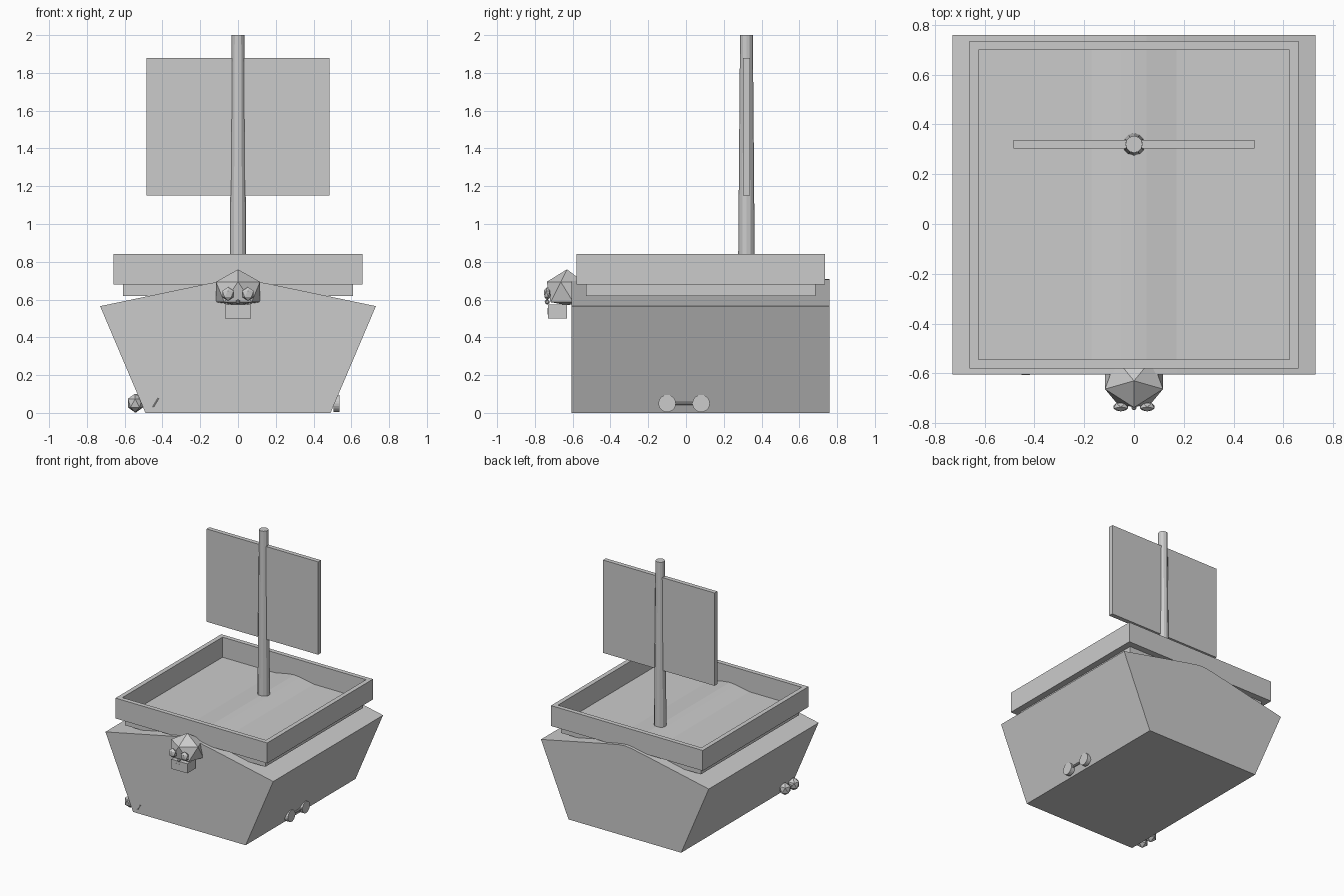
import bpy
import bmesh
import math
from mathutils import Matrix, Vector

cube = bpy.data.objects.get("Cube")
if cube:
    bpy.data.objects.remove(cube, do_unlink=True)

GREY = (0.6, 0.6, 0.6, 1.0)
mat = bpy.data.materials.new("light_grey")
mat.use_nodes = True
mat.diffuse_color = GREY
for node in mat.node_tree.nodes:
    if node.type == 'BSDF_PRINCIPLED':
        node.inputs["Base Color"].default_value = GREY


def finish(name, bm):
    bmesh.ops.recalc_face_normals(bm, faces=bm.faces)
    mesh = bpy.data.meshes.new(name)
    bm.to_mesh(mesh)
    bm.free()
    mesh.materials.append(mat)
    obj = bpy.data.objects.new(name, mesh)
    bpy.context.collection.objects.link(obj)
    return obj


def box_mesh(lo, hi):
    lo, hi = Vector(lo), Vector(hi)
    bm = bmesh.new()
    bmesh.ops.create_cube(bm, size=1, matrix=Matrix.Translation((lo + hi) / 2)
                          @ Matrix.Diagonal((*(hi - lo), 1)))
    return bm


def box(name, lo, hi):
    return finish(name, box_mesh(lo, hi))


def ico(name, loc, scale, floor=None):
    # A quarter turn makes the facets symmetric in x
    bm = bmesh.new()
    m = (Matrix.Translation(loc) @ Matrix.Diagonal((*scale, 1))
         @ Matrix.Rotation(-math.pi / 2, 4, 'Z'))
    bmesh.ops.create_icosphere(bm, subdivisions=1, radius=1, matrix=m)
    if floor is not None:
        for v in bm.verts:
            v.co.z = max(v.co.z, floor)
    return finish(name, bm)


def cylinder(name, start, end, r1, r2, sides):
    start, end = Vector(start), Vector(end)
    axis = end - start
    m = (Matrix.Translation((start + end) / 2)
         @ axis.to_track_quat('Z', 'Y').to_matrix().to_4x4())
    bm = bmesh.new()
    bmesh.ops.create_cone(bm, cap_ends=True, segments=sides, radius1=r1,
                          radius2=r2, depth=axis.length, matrix=m)
    return finish(name, bm)


# Hull: flared section with a crowned top, extruded front to back
half = [(0.49, 0), (0.73, 0.565), (0.17, 0.682), (0.05, 0.705)]
profile = half + [(0, 0.71)] + [(-x, z) for x, z in reversed(half)]
bm = bmesh.new()
face = bm.faces.new([bm.verts.new((x, -0.605, z)) for x, z in profile])
ext = bmesh.ops.extrude_face_region(bm, geom=[face])
bmesh.ops.translate(bm, vec=(0, 1.365, 0),
                    verts=[g for g in ext["geom"] if isinstance(g, bmesh.types.BMVert)])
finish("hull", bm)

# Deck and the railing, whose top is inset and sunk to the floor
box("deck", (-0.61, -0.53, 0.62), (0.61, 0.685, 0.681))
bm = box_mesh((-0.66, -0.58, 0.68), (0.66, 0.735, 0.84))
top = max(bm.faces, key=lambda f: f.calc_center_median().z)
bmesh.ops.inset_region(bm, faces=[top], thickness=0.05)
well = bmesh.ops.extrude_face_region(bm, geom=[top])
bmesh.ops.delete(bm, geom=[top], context='FACES_ONLY')
bmesh.ops.translate(bm, vec=(0, 0, -0.158),
                    verts=[g for g in well["geom"] if isinstance(g, bmesh.types.BMVert)])
finish("railing", bm)

# Mast and sail
cylinder("mast", (0, 0.32, 0.66), (0, 0.32, 2), 0.045, 0.034, 12)
box("sail", (-0.485, 0.303, 1.15), (0.485, 0.338, 1.88))

# Skull figurehead
ico("skull", (0, -0.63, 0.64), (0.137, 0.12, 0.12), floor=0.57)
box("jaw", (-0.07, -0.73, 0.5), (0.07, -0.63, 0.575))
for side, label in ((1, "left"), (-1, "right")):
    ico(label + "_eye", (side * 0.053, -0.735, 0.63), (0.035, 0.02, 0.037))
ico("nose", (0, -0.735, 0.587), (0.012, 0.015, 0.014))
for i in (-1, 0, 1):
    x = i * 0.026
    box("tooth_gap", (x - 0.004, -0.733, 0.52), (x + 0.004, -0.729, 0.555))

# Flat-ended bone on the left side of the hull
for y in (-0.1, 0.08):
    cylinder("left_bone_end", (0.505, y, 0.05), (0.537, y, 0.05), 0.046, 0.046, 20)
cylinder("left_bone_shaft", (0.522, -0.1, 0.05), (0.522, 0.08, 0.05), 0.008, 0.008, 8)

# Faceted bone near the front on the right side
for x, y in ((-0.545, -0.56), (-0.54, -0.46)):
    ico("right_bone_end", (x, y, 0.052), (0.045, 0.045, 0.05))
cylinder("right_bone_shaft", (-0.545, -0.56, 0.05), (-0.54, -0.46, 0.05), 0.01, 0.01, 8)
cylinder("front_splinter", (-0.45, -0.604, 0.03), (-0.42, -0.604, 0.08), 0.004, 0.004, 6)
